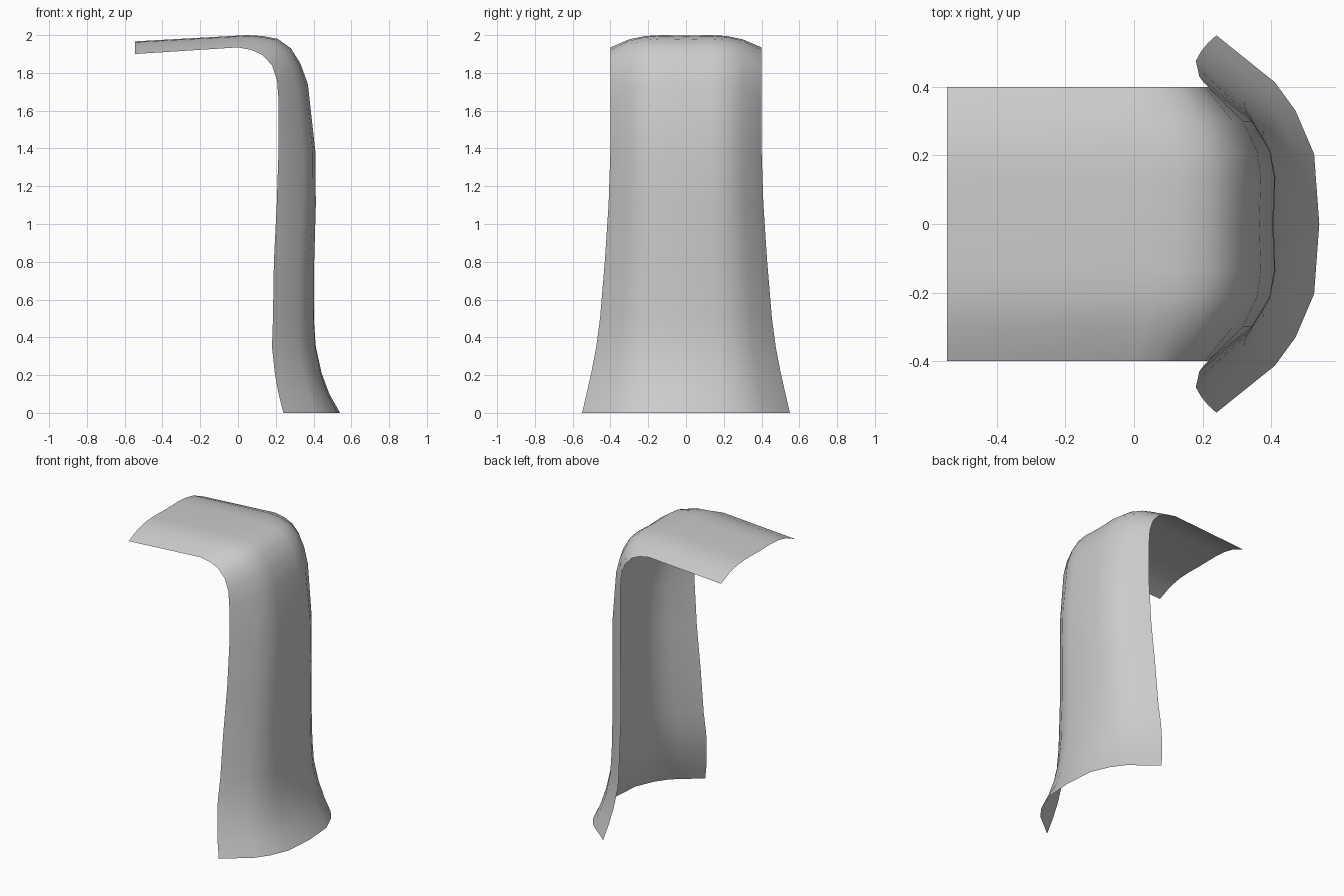
import bpy

# Rows along the bent sheet: side edge (x, z), crest (x, z), half width,
# and how far the section blends from the flat upper form (0) to the round foot (1)
ROWS = [
    (-0.545, 1.90, -0.545, 1.967, 0.40, 0),
    (0.00, 1.935, 0.05, 2.00, 0.40, 0),
    (0.07, 1.922, 0.13, 1.995, 0.40, 0),
    (0.13, 1.895, 0.21, 1.98, 0.40, 0),
    (0.18, 1.84, 0.28, 1.93, 0.40, 0),
    (0.207, 1.76, 0.33, 1.85, 0.40, 0),
    (0.215, 1.65, 0.37, 1.74, 0.40, 0),
    (0.215, 1.40, 0.41, 1.38, 0.40, 0),
    (0.205, 1.10, 0.413, 1.10, 0.41, 0.1),
    (0.19, 0.80, 0.406, 0.80, 0.43, 0.25),
    (0.185, 0.50, 0.405, 0.50, 0.455, 0.4),
    (0.18, 0.35, 0.415, 0.35, 0.475, 0.55),
    (0.195, 0.21, 0.445, 0.21, 0.502, 0.7),
    (0.215, 0.10, 0.485, 0.10, 0.527, 0.85),
    (0.24, 0.00, 0.54, 0.00, 0.55, 1),
]
# Half sections from middle to edge: (width fraction, crest fraction)
UPPER = [(0, 0.97), (0.33, 1.0), (0.53, 0.93), (0.75, 0.66), (1, 0)]
FOOT = [(0, 1.0), (0.37, 0.95), (0.60, 0.77), (0.75, 0.57), (1, 0)]
N = len(UPPER)

verts, faces = [], []
for ex, ez, cx, cz, width, b in ROWS:
    for (u0, h0), (u1, h1) in zip(UPPER, FOOT):
        u, h = u0 + (u1 - u0) * b, h0 + (h1 - h0) * b
        verts.append((ex + (cx - ex) * h, u * width, ez + (cz - ez) * h))
for r in range(len(ROWS) - 1):
    for c in range(N - 1):
        i = r * N + c
        faces.append((i, i + N, i + N + 1, i + 1))

# One open sheet, mirrored across the middle
mesh = bpy.data.meshes.new("bent_panel")
mesh.from_pydata(verts, [], faces)
panel = bpy.data.objects.new("bent_panel", mesh)
bpy.context.collection.objects.link(panel)
mirror = panel.modifiers.new("mirror", 'MIRROR')
mirror.use_axis = (False, True, False)
mirror.use_clip = True
for p in mesh.polygons:
    p.use_smooth = True
